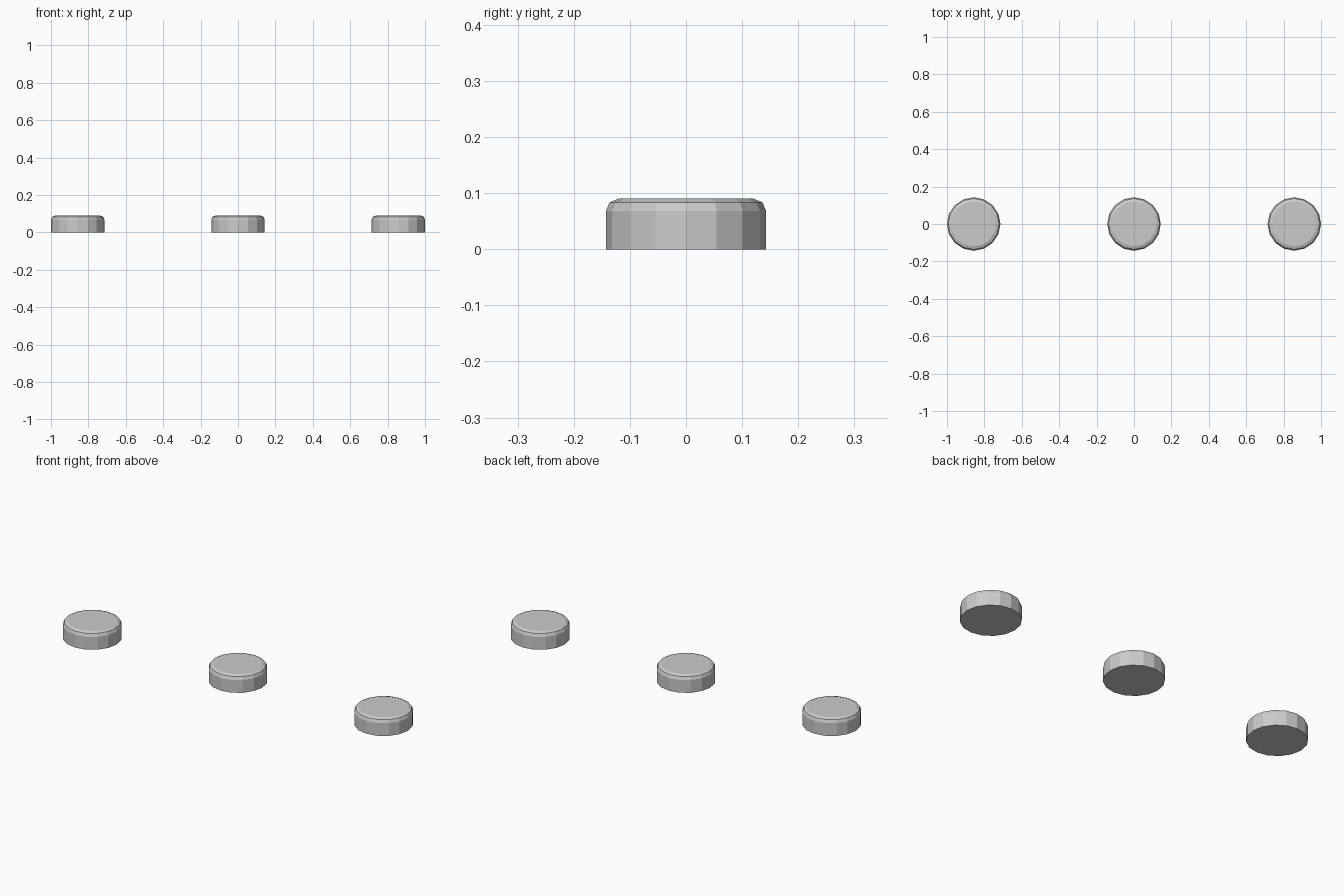
import bpy, bmesh, math

if "Cube" in bpy.data.objects:
    bpy.data.objects.remove(bpy.data.objects["Cube"])

R, H, BEVEL, SIDES = 1 / 7, 0.09, 0.022, 16


def puck(name, x):
    """Low-poly disc with a rounded top rim and flat underside."""
    bm = bmesh.new()
    bmesh.ops.create_cone(bm, cap_ends=True, segments=SIDES,
                          radius1=R, radius2=R, depth=H)
    bmesh.ops.translate(bm, verts=bm.verts, vec=(0, 0, H / 2))
    # round the top rim
    rim = [e for e in bm.edges if all(v.co.z > H - 1e-4 for v in e.verts)]
    bmesh.ops.bevel(bm, geom=rim, offset=BEVEL, segments=2, profile=0.5,
                    affect='EDGES', offset_type='OFFSET')
    mesh = bpy.data.meshes.new(name)
    bm.to_mesh(mesh)
    bm.free()
    obj = bpy.data.objects.new(name, mesh)
    obj.location.x = x
    bpy.context.collection.objects.link(obj)


# row of three identical discs
for label, x in (("left", -6 / 7), ("middle", 0), ("right", 6 / 7)):
    puck(label + "_disc", x)
